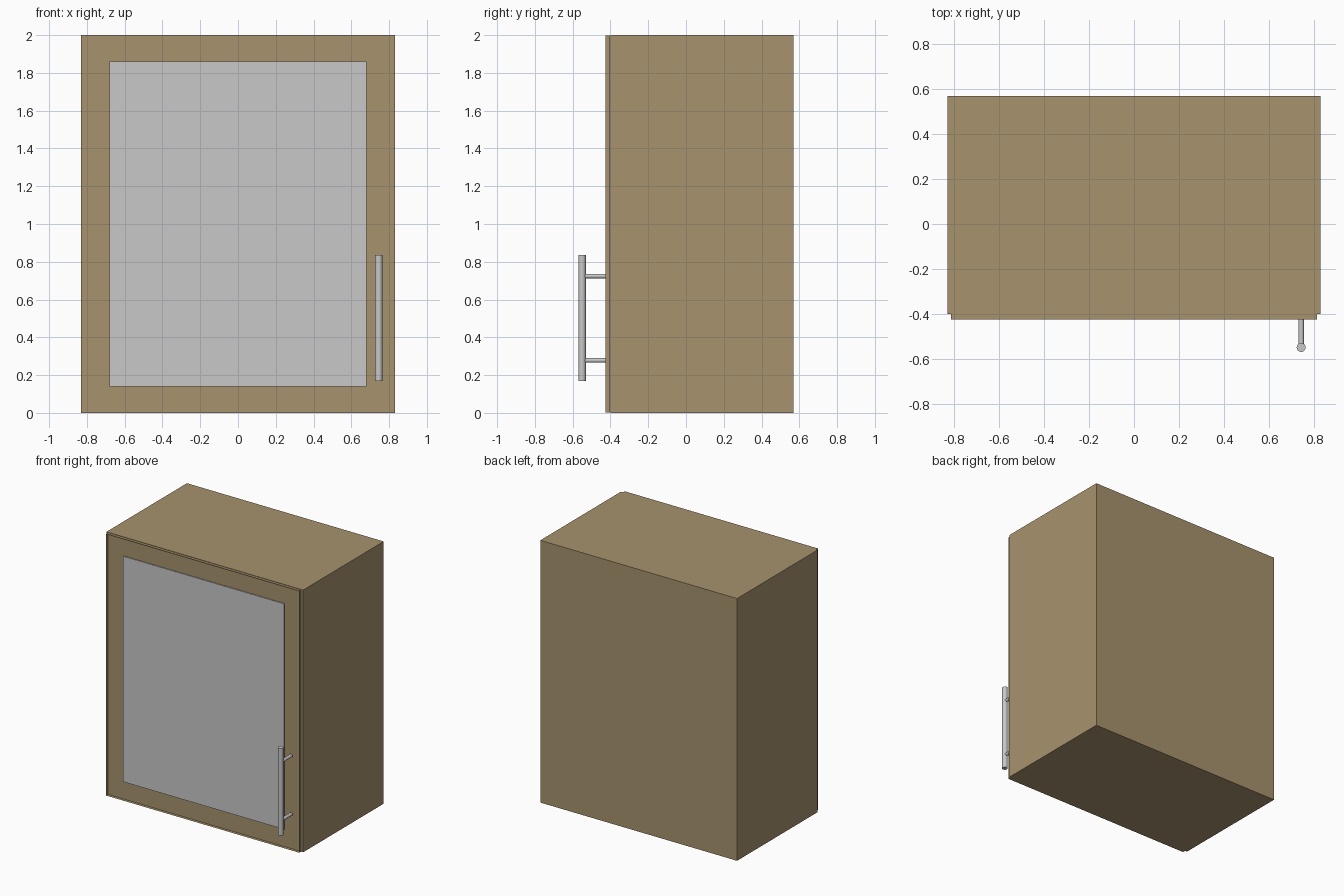
import bpy
import bmesh
from mathutils import Vector, Matrix

if "Cube" in bpy.data.objects:
    bpy.data.objects.remove(bpy.data.objects["Cube"])


def material(name, rgb):
    m = bpy.data.materials.new(name)
    m.diffuse_color = (*rgb, 1)
    m.use_nodes = True
    m.node_tree.nodes["Principled BSDF"].inputs["Base Color"].default_value = m.diffuse_color
    return m


WOOD = material("light_wood", (0.39, 0.29, 0.153))
GLASS = material("frosted_glass", (0.58, 0.58, 0.58))
METAL = material("brushed_metal", (0.58, 0.58, 0.58))


def add_box(bm, lo, hi):
    """Add an axis-aligned box and return its faces."""
    lo, hi = Vector(lo), Vector(hi)
    mat = Matrix.Translation((lo + hi) / 2) @ Matrix.Diagonal((*(hi - lo), 1))
    verts = bmesh.ops.create_cube(bm, size=1, matrix=mat)["verts"]
    bm.normal_update()
    return list({f for v in verts for f in v.link_faces})


def finish(bm, name, mat):
    mesh = bpy.data.meshes.new(name)
    bm.to_mesh(mesh)
    bm.free()
    mesh.materials.append(mat)
    obj = bpy.data.objects.new(name, mesh)
    bpy.context.collection.objects.link(obj)
    return obj


def box(name, lo, hi, mat):
    bm = bmesh.new()
    add_box(bm, lo, hi)
    return finish(bm, name, mat)


def rod(name, a, b, r, mat, sides=24):
    a, b = Vector(a), Vector(b)
    bpy.ops.mesh.primitive_cylinder_add(
        vertices=sides, radius=r, depth=(b - a).length, location=(a + b) / 2,
        rotation=(b - a).to_track_quat('Z', 'Y').to_euler())
    obj = bpy.context.object
    obj.name = name
    obj.data.materials.append(mat)
    bpy.ops.object.shade_smooth_by_angle()


# Carcass: outer and inner shells joined around the open front
bm = bmesh.new()
outer = add_box(bm, (-0.83, -0.40, 0), (0.83, 0.57, 2))
inner = add_box(bm, (-0.79, -0.40, 0.027), (0.79, 0.535, 1.973))
fronts = [f for f in outer + inner if f.normal.y < -0.9]
rims = [e for f in fronts for e in f.edges]
bmesh.ops.delete(bm, geom=fronts, context='FACES_ONLY')
bmesh.ops.bridge_loops(bm, edges=rims)
bmesh.ops.recalc_face_normals(bm, faces=bm.faces)
finish(bm, "cabinet_carcass", WOOD)

# Two shelves
for i, z in enumerate((0.655, 1.323)):
    box(f"shelf_{i + 1}", (-0.79, -0.375, z), (0.79, 0.535, z + 0.027), WOOD)

# Door rim: thin band, open at front and back
bm = bmesh.new()
sides = add_box(bm, (-0.815, -0.425, 0.002), (0.815, -0.402, 1.998))
bmesh.ops.delete(bm, geom=[f for f in sides if abs(f.normal.y) > 0.9],
                 context='FACES')
finish(bm, "door_rim", WOOD)

# Door glass
box("door_glass", (-0.68, -0.415, 0.14), (0.68, -0.408, 1.86), GLASS)

# Bar handle with two posts
rod("handle_bar", (0.745, -0.55, 0.17), (0.745, -0.55, 0.835), 0.02, METAL)
for i, z in enumerate((0.278, 0.724)):
    rod(f"handle_post_{i + 1}", (0.745, -0.425, z), (0.745, -0.54, z), 0.012, METAL)
